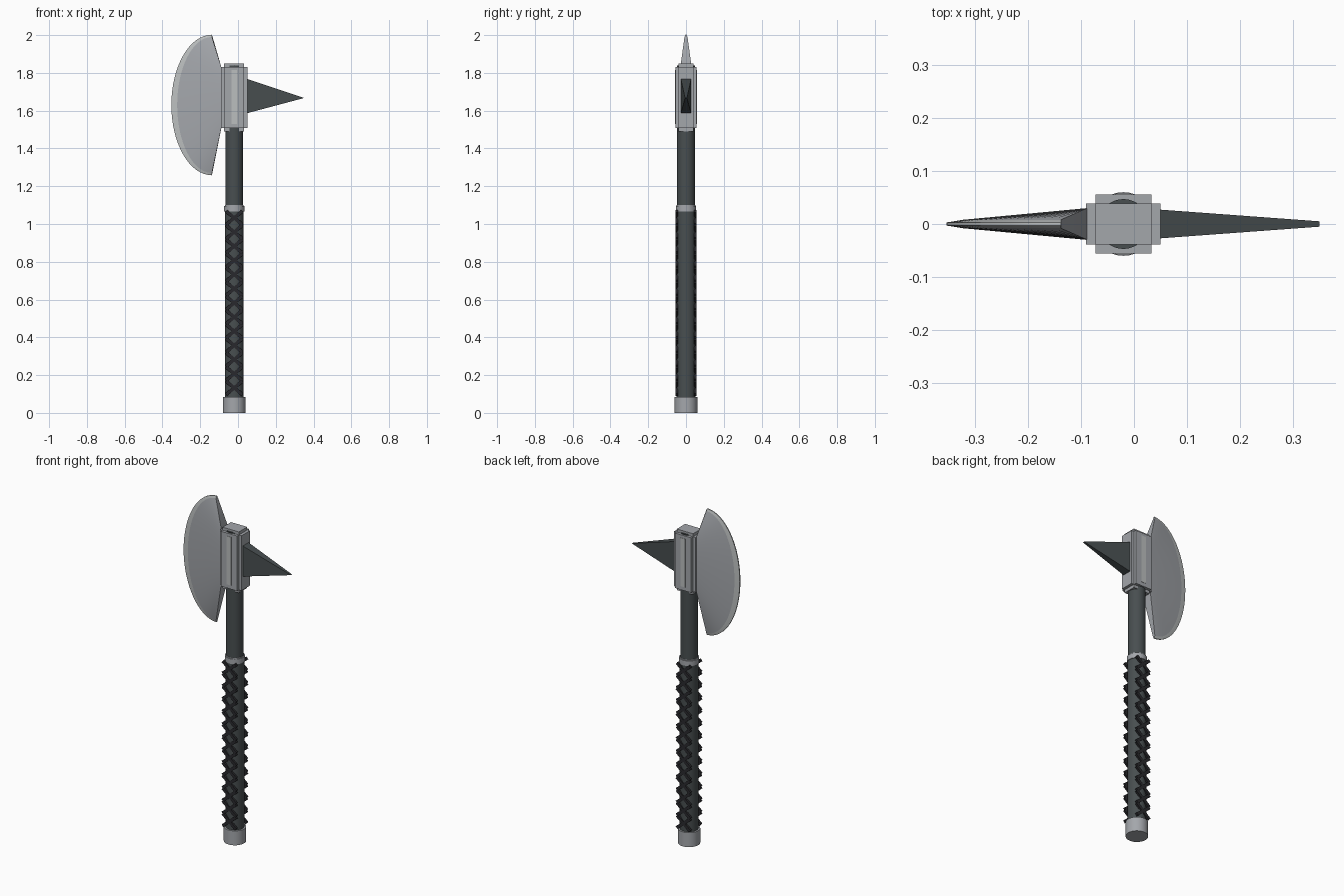
import bpy, bmesh, math
from mathutils import Matrix, Vector

cube = bpy.data.objects.get("Cube")
if cube:
    bpy.data.objects.remove(cube, do_unlink=True)

AXIS = -0.02  # x of the handle centre line


def material(name, r, g, b):
    m = bpy.data.materials.new(name)
    m.use_nodes = True
    m.diffuse_color = (r, g, b, 1)
    m.node_tree.nodes["Principled BSDF"].inputs["Base Color"].default_value = (r, g, b, 1)
    return m


steel = material("steel", 0.37, 0.385, 0.41)
bright = material("bright_steel", 0.50, 0.52, 0.52)
dark = material("dark_metal", 0.065, 0.077, 0.08)
leather = material("black_leather", 0.022, 0.022, 0.026)


def finish(bm, name, *mats, smooth=False):
    bmesh.ops.recalc_face_normals(bm, faces=bm.faces)
    mesh = bpy.data.meshes.new(name)
    bm.to_mesh(mesh)
    bm.free()
    for m in mats:
        mesh.materials.append(m)
    ob = bpy.data.objects.new(name, mesh)
    bpy.context.scene.collection.objects.link(ob)
    if smooth:
        bpy.ops.object.select_all(action="DESELECT")
        ob.select_set(True)
        bpy.context.view_layer.objects.active = ob
        bpy.ops.object.shade_smooth_by_angle(angle=math.radians(30))
    return ob


def add_box(bm, centre, size, rot=Matrix()):
    mat = Matrix.Translation(centre) @ rot @ Matrix.Diagonal((*size, 1))
    return bmesh.ops.create_cube(bm, size=1, matrix=mat)["verts"]


def box(name, lo, hi, mat):
    lo, hi = Vector(lo), Vector(hi)
    bm = bmesh.new()
    add_box(bm, (lo + hi) / 2, hi - lo)
    return finish(bm, name, mat)


def cylinder(name, radius, z0, z1, mat, bevel=0):
    bm = bmesh.new()
    bmesh.ops.create_cone(bm, cap_ends=True, segments=32, radius1=radius, radius2=radius,
                          depth=z1 - z0, matrix=Matrix.Translation((AXIS, 0, (z0 + z1) / 2)))
    if bevel:
        rims = [e for e in bm.edges if abs(e.verts[0].co.z - e.verts[1].co.z) < 1e-5]
        bmesh.ops.bevel(bm, geom=rims, offset=bevel, segments=2, affect="EDGES")
    return finish(bm, name, mat, smooth=True)


# Handle
cylinder("shaft", 0.047, 0.05, 1.838, dark)
cylinder("grip", 0.050, 0.08, 1.07, dark)
cylinder("collar", 0.054, 1.06, 1.10, steel, 0.005)
cylinder("pommel", 0.06, 0, 0.085, steel)

# Crossed straps on the front and back of the grip
COUNT, Z0, PITCH = 13, 0.095, 0.075
bm = bmesh.new()
for side in (-1, 1):
    for i in range(COUNT):
        for lean in (-1, 1):
            rot = Matrix.Rotation(lean * math.atan2(PITCH, 0.09), 4, "Y")
            add_box(bm, (AXIS, side * 0.049, Z0 + PITCH * (i + 0.5)), (0.112, 0.012, 0.018), rot)
finish(bm, "grip_straps", leather)

# Head block: core, blade and spike side plates, front and back plates
box("head_core", (-0.073, -0.039, 1.49), (0.033, 0.039, 1.85), steel)
box("head_side_plates", (-0.09, -0.039, 1.508), (0.05, 0.039, 1.832), steel)
for name, s in (("front", -1), ("back", 1)):
    box(name + "_plate", (-0.073, min(0, s * 0.0555), 1.508), (0.033, max(0, s * 0.0555), 1.832), steel)
    a, b = sorted((s * 0.05, s * 0.0575))
    box(name + "_bright_strip", (-0.035, a, 1.53), (-0.005, b, 1.815), bright)

# Rear spike: tapered block with a blunt tip
bm = bmesh.new()
for v in add_box(bm, (0.2, 0, 0.5), (0.3, 1, 1)):
    tip = v.co.x > 0.2
    v.co.y *= 0.01 if tip else 0.054
    v.co.z = 1.667 if tip else 1.587 + 0.18 * v.co.z
bmesh.ops.remove_doubles(bm, verts=bm.verts, dist=0.0001)
finish(bm, "rear_spike", dark)

# Blade: sections fan from the hub edge to the bevel line, then to the cutting edge
SEG, MID = 32, 1.63
bm = bmesh.new()
rings = []
for i in range(SEG + 1):
    t = math.pi * (i / SEG - 0.5)
    c, s = math.cos(t), math.sin(t)
    hub = (-0.088, 1.67 + 0.16 * (2 * i / SEG - 1))
    bevel = (-0.138 - 0.184 * c, MID + 0.36 * s)
    edge = (-0.138 - 0.215 * c, MID + 0.372 * s)
    ring = [(hub, -0.03), (bevel, -0.008), (edge, -0.003),
            (edge, 0.003), (bevel, 0.008), (hub, 0.03)]
    rings.append([bm.verts.new((p[0], y, p[1])) for p, y in ring])
for a, b in zip(rings, rings[1:]):
    for j in range(6):
        k = (j + 1) % 6
        f = bm.faces.new((a[j], a[k], b[k], b[j]))
        f.material_index = 1 if j in (1, 2, 3) else 0
bm.faces.new(rings[0])
bm.faces.new(rings[-1])
finish(bm, "axe_blade", steel, bright, smooth=True)
